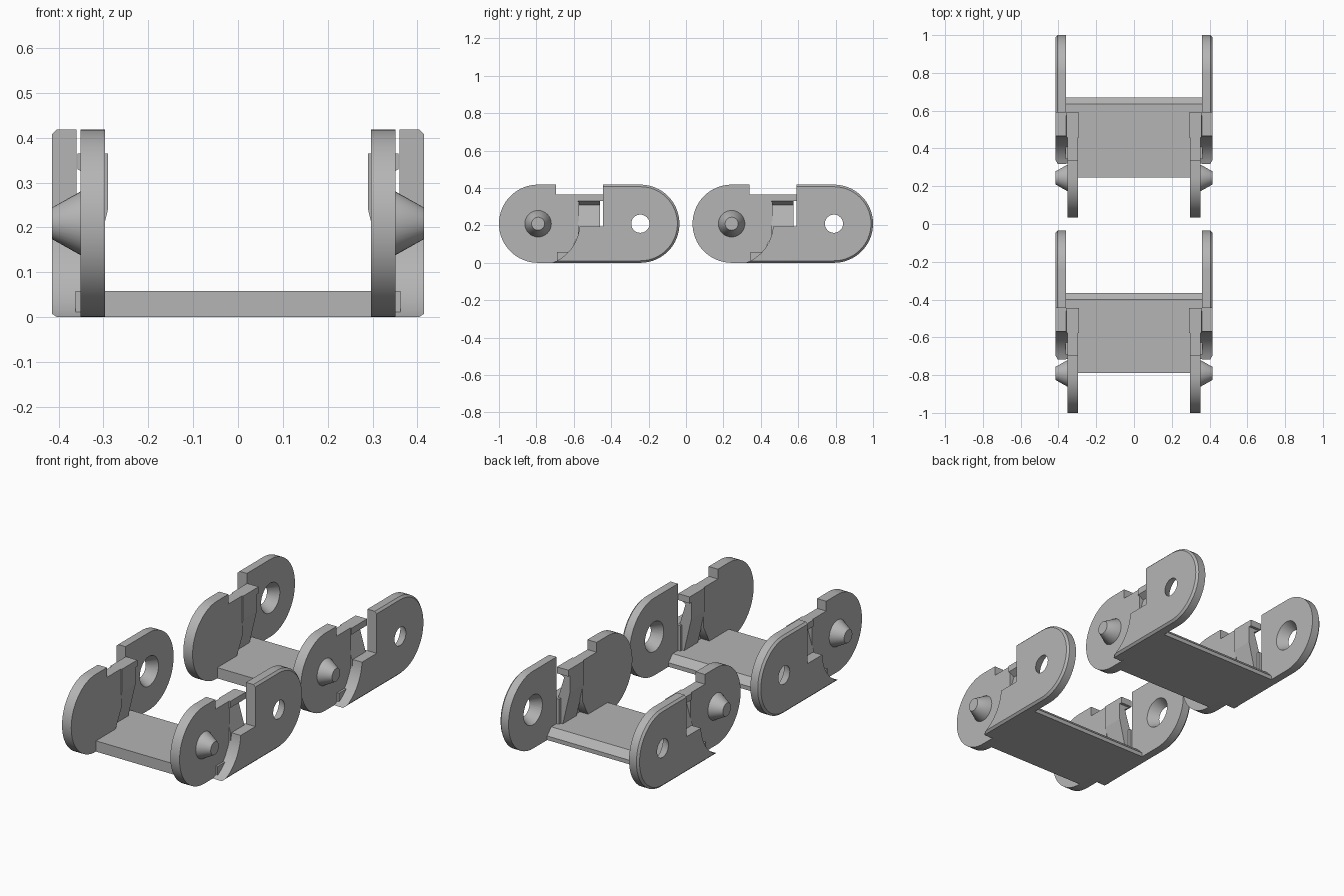
import bpy, bmesh
from math import sin, cos, radians, sqrt

cube = bpy.data.objects.get("Cube")
if cube:
    bpy.data.objects.remove(cube, do_unlink=True)

grey = bpy.data.materials.new("plain grey")
grey.use_nodes = True
COLOUR = (0.46, 0.46, 0.46, 1)
grey.diffuse_color = COLOUR
grey.node_tree.nodes["Principled BSDF"].inputs["Base Color"].default_value = COLOUR

R = 0.209                  # end radius of every plate
PIN_Y, HOLE_Y = -0.791, -0.244
PITCH = 1.035
TOP = 2 * R


def loft(name, rings):
    """Closed solid through matching rings of 3D points."""
    bm = bmesh.new()
    loops = [[bm.verts.new(p) for p in ring] for ring in rings]
    for a, b in zip(loops, loops[1:]):
        for i in range(len(a)):
            j = (i + 1) % len(a)
            bm.faces.new((a[i], a[j], b[j], b[i]))
    bm.faces.new(loops[0])
    bm.faces.new(loops[-1])
    bmesh.ops.recalc_face_normals(bm, faces=bm.faces)
    mesh = bpy.data.meshes.new(name)
    bm.to_mesh(mesh)
    bm.free()
    mesh.materials.append(grey)
    ob = bpy.data.objects.new(name, mesh)
    bpy.context.collection.objects.link(ob)
    return ob


def arc(cy, r, start, end, steps):
    return [(cy + r * cos(radians(start + (end - start) * i / steps)),
             R + r * sin(radians(start + (end - start) * i / steps)))
            for i in range(steps + 1)]


def plate(name, side, layers, shift):
    """Side plate from (x, outline) layers."""
    return loft(name, [[(side * x, y + shift, z) for y, z in outline]
                       for x, outline in layers])


def smooth(ob):
    bpy.ops.object.select_all(action='DESELECT')
    ob.select_set(True)
    bpy.context.view_layer.objects.active = ob
    bpy.ops.object.shade_smooth_by_angle(angle=radians(30))


def outer_outline(inset):
    """Round rear end, shoulder notch and concave front edge."""
    r = R - inset
    socket = 0.222
    low = -90 + 20 + inset * 10
    front = arc(PIN_Y, socket, -4, low, 14)
    front[-1] = (PIN_Y + sqrt(socket ** 2 - r ** 2), inset)
    return (arc(HOLE_Y, r, -90, 90, 32)
            + [(-0.445, TOP - inset), (-0.445, 0.194)] + front)


def build_side(side, label, shift):
    # Inner plate carrying the pin
    outline = arc(PIN_Y, R, 90, 270, 32) + [
        (-0.69, 0), (-0.62, 0.06), (-0.573, 0.15),
        (-0.573, 0.365), (-0.695, 0.365), (-0.695, TOP)]
    smooth(plate(label + "_inner_plate", side,
                 [(0.296, outline), (0.351, outline)], shift))

    # Tapered pin
    smooth(plate(label + "_pin", side,
                 [(0.34, arc(PIN_Y, 0.071, 0, 348.75, 31)),
                  (0.351, arc(PIN_Y, 0.071, 0, 348.75, 31)),
                  (0.415, arc(PIN_Y, 0.035, 0, 348.75, 31))], shift))

    # Outer plate with a chamfered rim and a tapered hole
    outer = plate(label + "_outer_plate", side,
                  [(0.36, outer_outline(0)), (0.404, outer_outline(0)),
                   (0.415, outer_outline(0.011))], shift)
    cutter = plate("hole_cutter", side,
                   [(0.355, arc(HOLE_Y, 0.083, 0, 348.75, 31)),
                    (0.418, arc(HOLE_Y, 0.047, 0, 348.75, 31))], shift)
    cutter.hide_render = True
    cut = outer.modifiers.new("hole", 'BOOLEAN')
    cut.operation = 'DIFFERENCE'
    cut.solver = 'EXACT'
    cut.object = cutter
    bpy.context.view_layer.objects.active = outer
    outer.select_set(True)
    bpy.ops.object.modifier_apply(modifier=cut.name)
    bpy.data.objects.remove(cutter, do_unlink=True)
    smooth(outer)

    # Web joining the inner and outer plates
    web = [(-0.445, 0), (-0.445, 0.194)] + arc(PIN_Y, 0.222, -4, -70, 14)
    smooth(plate(label + "_web", side, [(0.345, web), (0.362, web)], shift))

    # Leaning snap tab with an undercut
    section = [(0.29, 0.365), (0.29, 0.24), (0.335, 0.05), (0.36, 0.05),
               (0.36, 0.195), (0.325, 0.31), (0.358, 0.33), (0.358, 0.365)]
    loft(label + "_snap_tab", [[(side * x, y + shift, z) for x, z in section]
                               for y in (-0.577, -0.46)])
    lip = [(-0.465, 0.33), (-0.445, 0.33), (-0.445, 0.365), (-0.465, 0.365)]
    plate(label + "_tab_lip", side, [(0.29, lip), (0.358, lip)], shift)


def build_link(label, shift):
    for side, hand in ((1, "left"), (-1, "right")):
        build_side(side, label + "_" + hand, shift)
    # Floor: narrow between the pin plates, wide and sloped at the back
    front = [(-0.789, 0), (-0.6, 0), (-0.6, 0.058), (-0.789, 0.058)]
    back = [(-0.69, 0), (-0.365, 0), (-0.365, 0.022), (-0.4, 0.058), (-0.69, 0.058)]
    for name, outline, half in (("front", front, 0.298), ("back", back, 0.362)):
        plate(label + "_" + name + "_floor", 1,
              [(-half, outline), (half, outline)], shift)


build_link("front_link", 0)
build_link("rear_link", PITCH)
